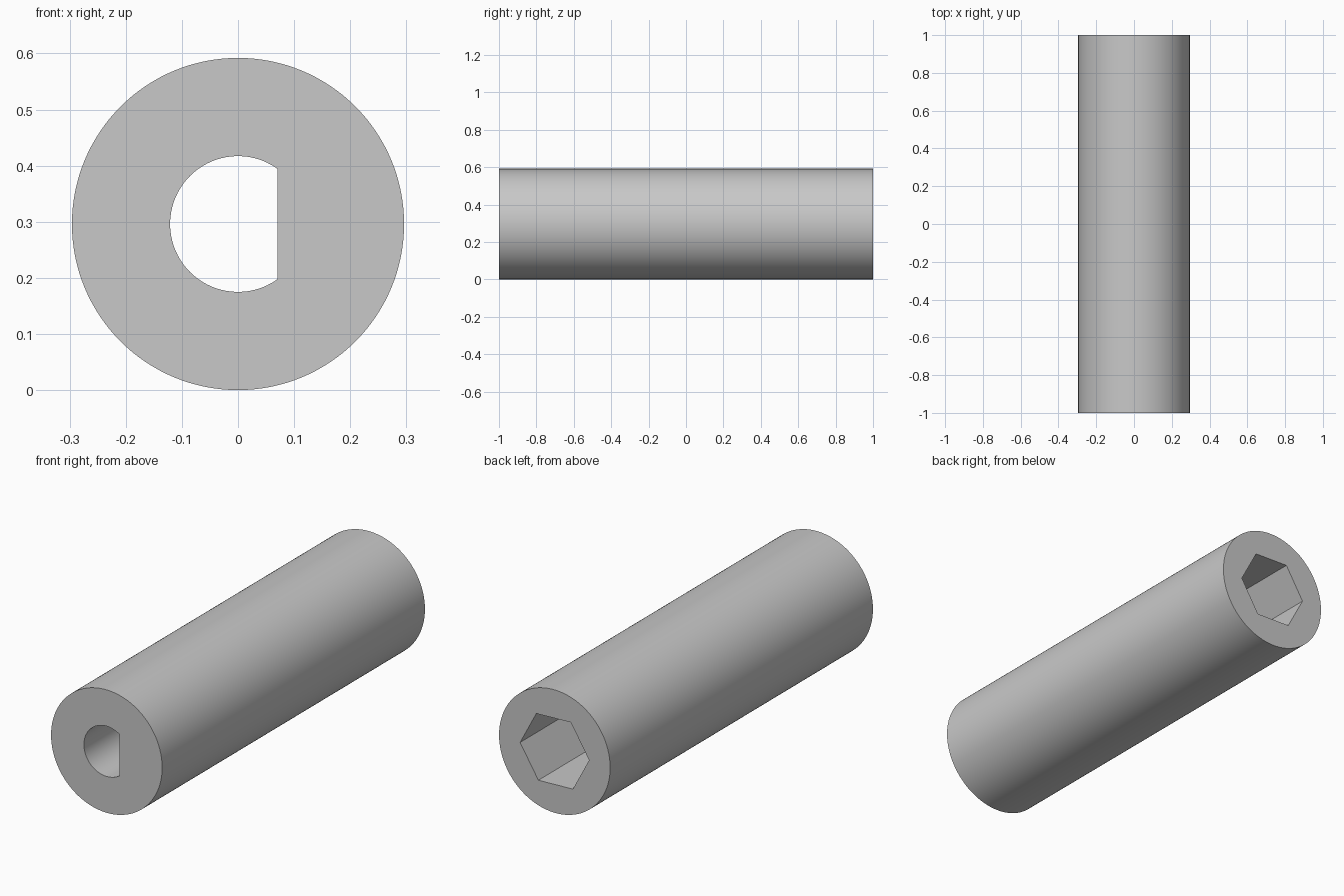
import bpy
import bmesh
from math import sin, cos, acos, pi, radians

cube = bpy.data.objects.get("Cube")
if cube:
    bpy.data.objects.remove(cube, do_unlink=True)

RADIUS = 0.296          # outer sleeve radius and height of its axis
HALF = 1.0              # half the length
BORE, FLAT = 0.121, 0.07
HEX = 0.184             # hex socket corner radius
SOCKET_FLOOR = 0.0      # y where the hex socket meets the D bore
OVER = 0.05             # how far cutters poke past the ends

grey = bpy.data.materials.new("light grey")
grey.use_nodes = True
colour = (0.58, 0.58, 0.58, 1)
grey.diffuse_color = colour
grey.node_tree.nodes["Principled BSDF"].inputs["Base Color"].default_value = colour


def arc(radius, start, end, count):
    """Points (x, z) along an arc around the sleeve axis."""
    step = (end - start) / count
    return [(radius * cos(start + i * step), radius * sin(start + i * step))
            for i in range(count)]


def prism(name, profile, y0, y1):
    """Extrude an (x, z) profile along y."""
    bm = bmesh.new()
    face = bm.faces.new([bm.verts.new((x, y0, z + RADIUS)) for x, z in profile])
    result = bmesh.ops.extrude_face_region(bm, geom=[face])
    moved = [g for g in result["geom"] if isinstance(g, bmesh.types.BMVert)]
    bmesh.ops.translate(bm, verts=moved, vec=(0, y1 - y0, 0))
    bmesh.ops.recalc_face_normals(bm, faces=bm.faces)
    mesh = bpy.data.meshes.new(name)
    bm.to_mesh(mesh)
    bm.free()
    mesh.materials.append(grey)
    obj = bpy.data.objects.new(name, mesh)
    bpy.context.collection.objects.link(obj)
    return obj


# Round sleeve
sleeve = prism("coupler_sleeve", arc(RADIUS, 0, 2 * pi, 128), -HALF, HALF)

# D-shaped shaft bore from the front: arc closed by a flat on the +x side
a = acos(FLAT / BORE)
d_profile = arc(BORE, a, 2 * pi - a, 72) + [(FLAT, -BORE * sin(a))]
d_cutter = prism("shaft_bore_cutter", d_profile, -HALF - OVER, SOCKET_FLOOR + OVER)

# Hex socket from the back, turned very slightly
turn = radians(-2)
hex_cutter = prism("hex_socket_cutter", arc(HEX, turn, turn + 2 * pi, 6),
                   SOCKET_FLOOR, HALF + OVER)

# Cut both holes and drop the cutters
bpy.context.view_layer.objects.active = sleeve
for cutter in (d_cutter, hex_cutter):
    cutter.hide_render = True
    mod = sleeve.modifiers.new(cutter.name, "BOOLEAN")
    mod.operation = "DIFFERENCE"
    mod.solver = "EXACT"
    mod.object = cutter
    bpy.ops.object.modifier_apply(modifier=mod.name)
    bpy.data.objects.remove(cutter, do_unlink=True)

# Smooth round walls, crisp rims and corners
bpy.ops.object.select_all(action="DESELECT")
sleeve.select_set(True)
bpy.ops.object.shade_smooth_by_angle(angle=radians(30))
